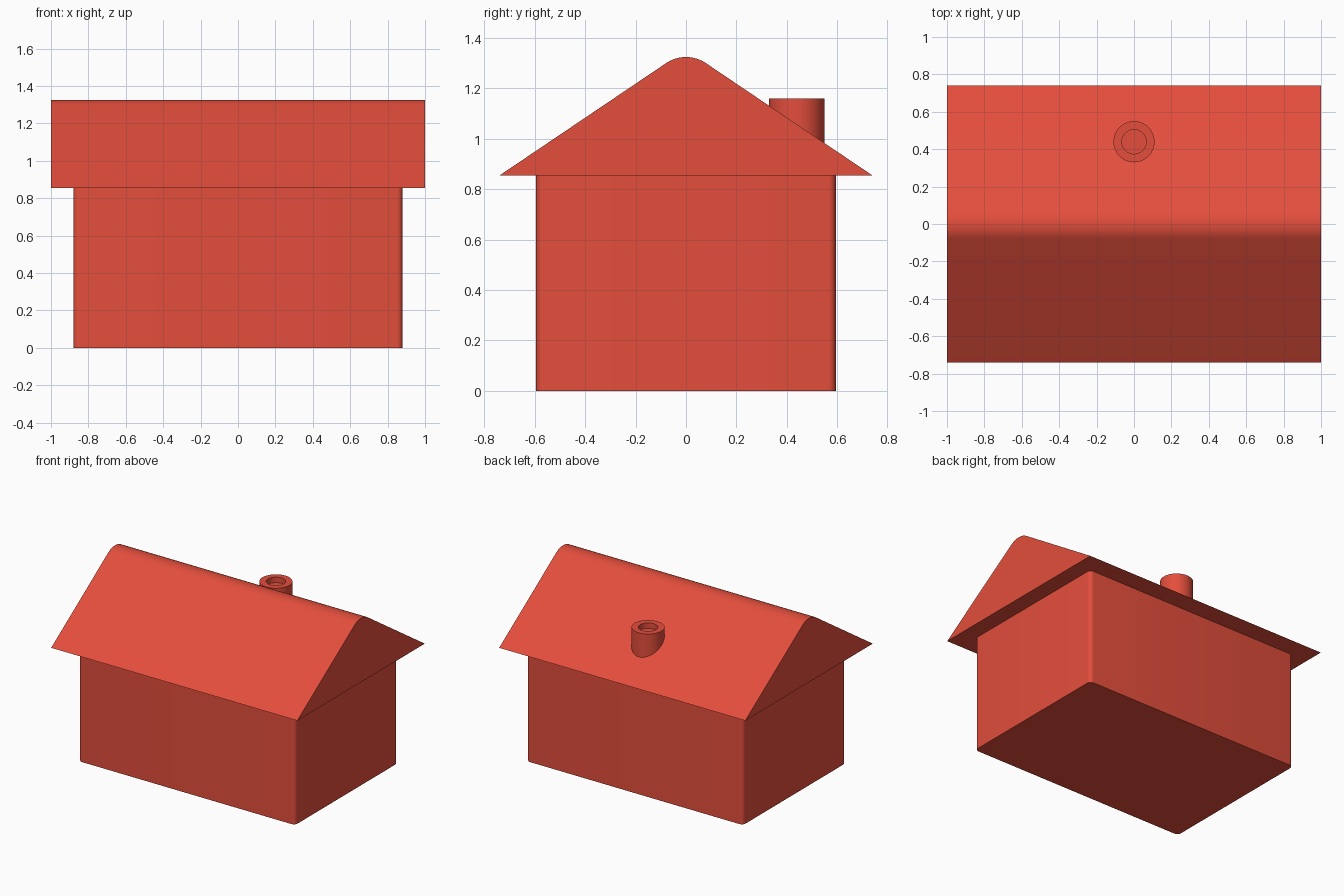
import bpy, math

if "Cube" in bpy.data.objects:
    bpy.data.objects.remove(bpy.data.objects["Cube"])

red = bpy.data.materials.new("warm_red")
red.diffuse_color = (0.77, 0.076, 0.045, 1.0)
red.use_nodes = True
red.node_tree.nodes["Principled BSDF"].inputs["Base Color"].default_value = red.diffuse_color


def finish(name, verts, faces):
    """Make a mesh object, smooth with sharp edges kept."""
    mesh = bpy.data.meshes.new(name)
    mesh.from_pydata(verts, [], faces)
    mesh.validate()
    mesh.materials.append(red)
    ob = bpy.data.objects.new(name, mesh)
    bpy.context.collection.objects.link(ob)
    bpy.ops.object.select_all(action='DESELECT')
    ob.select_set(True)
    bpy.context.view_layer.objects.active = ob
    bpy.ops.object.mode_set(mode='EDIT')
    bpy.ops.mesh.select_all(action='SELECT')
    bpy.ops.mesh.normals_make_consistent(inside=False)
    bpy.ops.object.mode_set(mode='OBJECT')
    bpy.ops.object.shade_smooth_by_angle(angle=math.radians(30))
    return ob


def loft(name, rings):
    """Join equal-length rings with quads and cap both ends."""
    n = len(rings[0])
    verts = [v for r in rings for v in r]
    faces = [(k * n + i, k * n + (i + 1) % n, (k + 1) * n + (i + 1) % n, (k + 1) * n + i)
             for k in range(len(rings) - 1) for i in range(n)]
    last = (len(rings) - 1) * n
    faces += [tuple(range(n))[::-1], tuple(range(last, last + n))]
    return finish(name, verts, faces)


# House body: rectangle with small rounded corners
hx, hy, r, seg = 0.88, 0.595, 0.03, 6
outline = []
for q, (sx, sy) in enumerate([(1, 1), (-1, 1), (-1, -1), (1, -1)]):
    for i in range(seg + 1):
        a = math.pi / 2 * (q + i / seg)
        outline.append((sx * (hx - r) + r * math.cos(a), sy * (hy - r) + r * math.sin(a)))
loft("house_body", [[(x, y, z) for x, y in outline] for z in (0, 0.856)])

# Roof: triangular profile with a rounded ridge
eave_y, eave_z, slope, ridge_r, top = 0.74, 0.855, math.radians(34), 0.14, 1.325
profile = [(-eave_y, eave_z), (eave_y, eave_z)]
for i in range(13):
    a = slope * (1 - i / 6)
    profile.append((ridge_r * math.sin(a), top - ridge_r + ridge_r * math.cos(a)))
loft("roof", [[(x, y, z) for y, z in profile] for x in (-1, 1)])

# Chimney: round pipe with a recessed mouth
rings = []
for rad, z in ((0.11, 0.93), (0.11, 1.16), (0.065, 1.16), (0.065, 1.12)):
    rings.append([(rad * math.cos(i * math.tau / 48), 0.44 + rad * math.sin(i * math.tau / 48), z)
                  for i in range(48)])
loft("chimney", rings)
